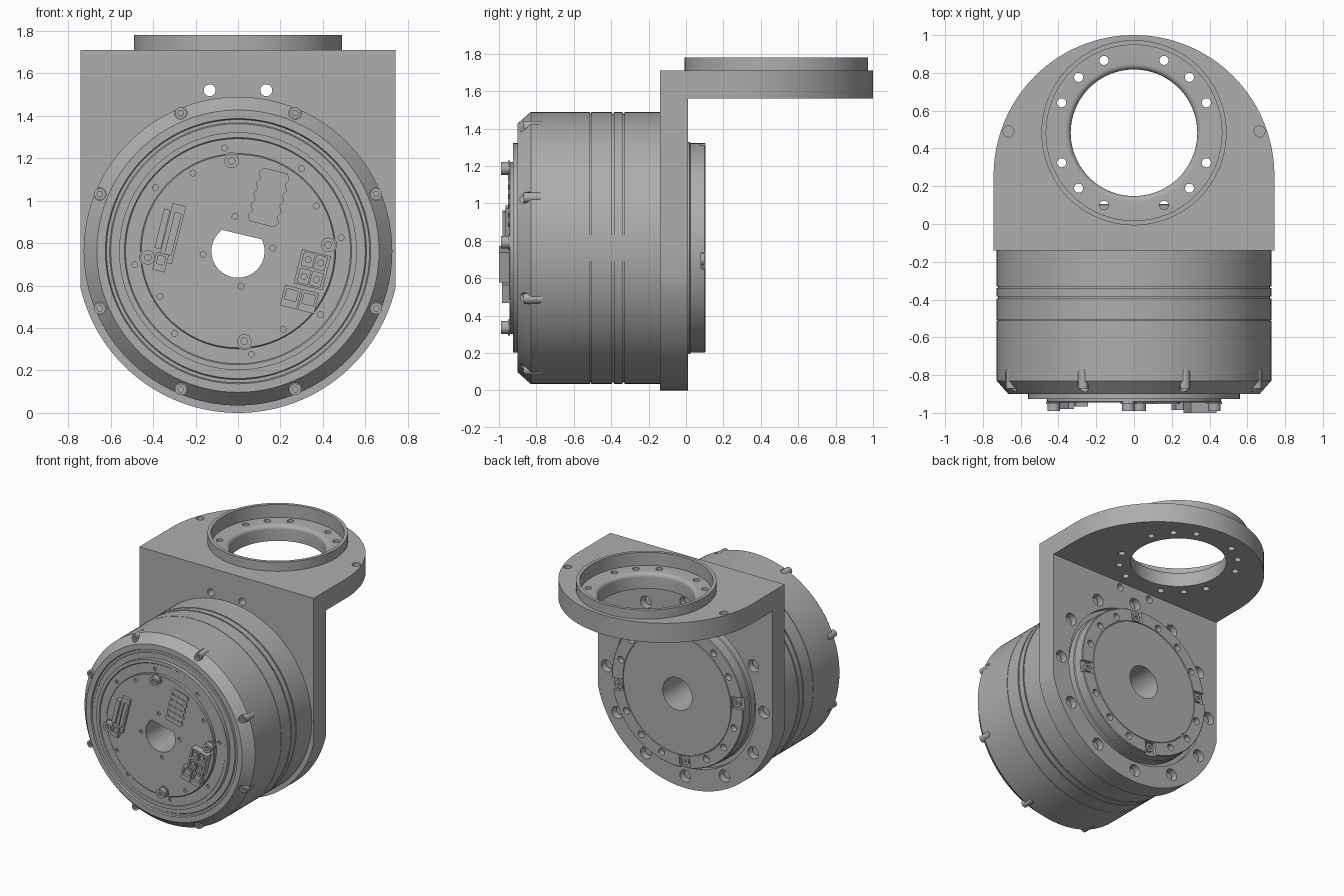
import bpy, bmesh
from math import sin, cos, radians, pi

if "Cube" in bpy.data.objects:
    bpy.data.objects.remove(bpy.data.objects["Cube"], do_unlink=True)

GREY = (0.42, 0.42, 0.42, 1)
grey = bpy.data.materials.new("machined grey")
grey.use_nodes = True
grey.diffuse_color = GREY
grey.node_tree.nodes["Principled BSDF"].inputs["Base Color"].default_value = GREY

AXIS_Z = 0.762      # height of the motor axis
RING_Y = 0.483      # centre of the upper ring
TILT = radians(-14)


def place(a, b, t, axis):
    return (a, t, b) if axis == "y" else (a, b, t)


def finish(name, bm):
    bmesh.ops.recalc_face_normals(bm, faces=bm.faces)
    mesh = bpy.data.meshes.new(name)
    bm.to_mesh(mesh)
    bm.free()
    mesh.materials.append(grey)
    ob = bpy.data.objects.new(name, mesh)
    bpy.context.collection.objects.link(ob)
    return ob


def solid(name, prisms, axis="y"):
    """Extrude each (outline, low, high) along the axis into one object."""
    bm = bmesh.new()
    for pts, lo, hi in prisms:
        ends = [[bm.verts.new(place(a, b, t, axis)) for a, b in pts] for t in (lo, hi)]
        for e in ends:
            bm.faces.new(e)
        n = len(pts)
        for i in range(n):
            j = (i + 1) % n
            bm.faces.new((ends[0][i], ends[0][j], ends[1][j], ends[1][i]))
    return finish(name, bm)


def lathe(name, profile, centre, axis="y", n=128):
    """Spin a closed (radius, height) profile."""
    bm = bmesh.new()
    rows = []
    for k in range(n):
        a = 2 * pi * k / n
        rows.append([bm.verts.new(place(r * cos(a), centre + r * sin(a), t, axis))
                     for r, t in profile])
    m = len(profile)
    for k in range(n):
        p, q = rows[k], rows[(k + 1) % n]
        for i in range(m):
            j = (i + 1) % m
            bm.faces.new((p[i], p[j], q[j], q[i]))
    return finish(name, bm)


def arc(r, start, end, n, a=0, b=0):
    return [(a + r * cos(radians(start + (end - start) * i / n)),
             b + r * sin(radians(start + (end - start) * i / n))) for i in range(n + 1)]


def circle(p, r, n=24):
    return arc(r, 0, 360, n, *p)[:-1]


def box(p, w, h, tilt=TILT):
    c, s = cos(tilt), sin(tilt)
    return [(p[0] + x * c - y * s, p[1] + x * s + y * c)
            for x, y in ((-w / 2, -h / 2), (w / 2, -h / 2), (w / 2, h / 2), (-w / 2, h / 2))]


def offset(p, u, v, tilt=TILT):
    return p[0] + u * cos(tilt) - v * sin(tilt), p[1] + u * sin(tilt) + v * cos(tilt)


def polar(r, start, count, centre=AXIS_Z):
    return [(r * cos(radians(start + 360 * k / count)),
             centre + r * sin(radians(start + 360 * k / count))) for k in range(count)]


def cut(target, prisms, axis="y"):
    cutter = solid("cutter", prisms, axis)
    cutter.hide_render = True
    mod = target.modifiers.new("cut", "BOOLEAN")
    mod.operation, mod.solver, mod.object = "DIFFERENCE", "EXACT", cutter
    bpy.context.view_layer.objects.active = target
    bpy.ops.object.modifier_apply(modifier=mod.name)
    bpy.data.objects.remove(cutter, do_unlink=True)


# Bracket: upright plate with rounded foot
foot = [p for p in arc(0.762, 180, 360, 96, 0, AXIS_Z) if abs(p[0]) < 0.743]
upright = solid("upright_plate",
                [([(-0.743, 1.71), (-0.743, AXIS_Z)] + foot + [(0.743, AXIS_Z), (0.743, 1.71)],
                  -0.14, 0.01)])
mounts = polar(0.67, 0, 12)
cut(upright, [(circle((0, AXIS_Z), 0.6, 96), -0.03, 0.1), ]
    + [(circle(p, 0.046), -0.06, 0.1) for p in mounts])
cut(upright, [(circle((0, AXIS_Z), 0.3, 48), -0.3, 0.1)]
    + [(circle((s * 0.133, 1.52), 0.028), -0.3, 0.1) for s in (-1, 1)])
solid("mount_screws", [(circle(p, 0.034), -0.065, -0.03) for p in mounts])

# Bracket: horizontal plate with rounded end
shelf = solid("shelf_plate",
              [([(-0.743, 0.0)] + [(0.743, 0.0)] + arc(0.743, 0, 180, 96, 0, 0.257), 1.56, 1.71)],
              "z")
cut(shelf, [(circle((0, RING_Y), 0.48, 128), 1.4, 1.9)]
    + [(circle((s * 0.665, 0.49), 0.029), 1.66, 1.9) for s in (-1, 1)], "z")

# Raised ring with stepped bore
bore = [(0.335 + 0.03 * (1 - cos(radians(a))), 1.65 + 0.03 * sin(radians(a)))
        for a in range(0, 91, 15)]
ring = lathe("bearing_ring",
             [(0.335, 1.56)] + bore + [(0.465, 1.68), (0.465, 1.78), (0.49, 1.78),
                                       (0.49, 1.7), (0.48, 1.7), (0.48, 1.56)], RING_Y, "z")
cut(ring, [(circle(p, 0.024), 1.4, 1.9)
           for i, p in enumerate(polar(0.415, 0, 16, RING_Y)) if i % 4], "z")

# Motor housing with chamfer, grooves and stepped front
grooves = []
for y in (-0.51, -0.39, -0.335):
    w = 0.002 if y < -0.5 else 0.005
    grooves += [(0.727, y - w), (0.719, y - w), (0.719, y + w), (0.727, y + w)]
housing = lathe("motor_housing",
                [(0.125, -0.92), (0.53, -0.92), (0.535, -0.926), (0.56, -0.926), (0.56, -0.895),
                 (0.6, -0.895), (0.605, -0.888), (0.62, -0.888), (0.625, -0.9), (0.665, -0.9),
                 (0.727, -0.83)] + grooves + [(0.727, -0.13), (0.125, -0.13)], AXIS_Z)
rim = polar(0.705, 22.5, 8)
cut(housing, [(circle(p, 0.03), -1, -0.78) for p in rim]
    + [(circle(p, 0.014, 12), -1, -0.905) for p in polar(0.49, 7.5, 8)])
rim_screws = solid("rim_screws", [(circle(p, 0.027), -0.87, -0.77) for p in rim])
cut(rim_screws, [(circle(p, 0.014, 6), -1, -0.85) for p in rim])

# Front cover with flat-sided bore
cover = lathe("front_cover", [(0.125, -0.945), (0.455, -0.945), (0.46, -0.94),
                              (0.46, -0.91), (0.125, -0.91)], AXIS_Z)
cut(cover, [(circle(p, 0.014, 12), -1, -0.93)
            for p in polar(0.425, 30, 4) + polar(0.165, 95, 4)])
solid("bore_flat", [(arc(0.126, 26, 127, 24, 0, AXIS_Z), -0.945, -0.92)])

# Cover bolts on washers
bolts = polar(0.426, 4, 4)
bolt_ob = solid("cover_bolts", [(circle(p, 0.034), -0.99, -0.95) for p in bolts]
                + [(circle(p, 0.042), -0.952, -0.94) for p in bolts])
cut(bolt_ob, [(circle(p, 0.017, 6), -1.1, -0.965) for p in bolts])

# Terminal block and small twin connector on the left side
block = (0.35, 0.675)
ports = [offset(block, u, v) for u in (-0.03, 0.03) for v in (-0.04, 0.04)]
terminal = solid("terminal_block", [(box(block, 0.14, 0.165), -1.0, -0.94)])
cut(terminal, [(box(p, 0.05, 0.066), -1.1, -0.985) for p in ports])
solid("terminal_pins", [(circle(p, 0.016, 16), -0.995, -0.98) for p in ports])
twin = (0.29, 0.535)
halves = [offset(twin, u, 0) for u in (-0.043, 0.043)]
sockets = solid("twin_connector", [(box(p, 0.08, 0.1), -0.985, -0.94) for p in halves])
cut(sockets, [(box(offset(p, 0, 0.01), 0.055, 0.05), -1.1, -0.965) for p in halves])

# Long slim connector on the right side
slim = (-0.31, 0.845)
long_ob = solid("slim_connector", [(box(slim, 0.065, 0.28), -0.965, -0.94),
                                   (box(offset(slim, -0.05, 0.01), 0.03, 0.19), -0.98, -0.94)])
cut(long_ob, [(box(offset(slim, 0.004, 0), 0.03, 0.2), -1.1, -0.952)])
plug = (-0.365, 0.71)
plug_ob = solid("small_plug", [(box(plug, 0.06, 0.085), -0.98, -0.94)])
cut(plug_ob, [(box(offset(plug, 0, 0.01), 0.035, 0.04), -1.1, -0.965)])

# Pin header patch with scalloped edge
patch = (0.145, 1.015)
edge = []
for side in (1, -1):
    for k in range(11):
        v = side * (-0.13 + 0.026 * k)
        edge.append(offset(patch, side * (0.075 if k % 2 else 0.06), v))
header = solid("pin_header", [(edge, -0.953, -0.94)])
cut(header, [(box(offset(patch, u, v), 0.026, 0.012), -1.1, -0.947)
             for u in (-0.042, 0, 0.042) for v in (-0.09, -0.045, 0, 0.045, 0.09)])

# Output flange on the back
flange = lathe("output_flange",
               [(0.125, -0.14), (0.125, 0.105), (0.455, 0.105), (0.457, 0.1), (0.463, 0.1),
                (0.465, 0.105), (0.555, 0.105), (0.56, 0.1), (0.56, 0.025), (0.567, 0.02),
                (0.567, -0.14)], AXIS_Z)
pockets = polar(0.505, -7, 4)
small = [p for i, p in enumerate(polar(0.5, -7, 16)) if i % 4]
cut(flange, [(box(p, 0.13, 0.09, radians(-7 + 90 * k)), 0.08, 0.3)
             for k, p in enumerate(polar(0.53, -7, 4))]
    + [(circle(p, 0.026), 0.06, 0.3) for p in small])
flange_bolts = solid("flange_bolts", [(circle(p, 0.032), 0.07, 0.1) for p in pockets])
cut(flange_bolts, [(circle(p, 0.015, 6), 0.085, 0.3) for p in pockets])

# Smooth the round walls, keep edges crisp
bpy.ops.object.select_all(action="DESELECT")
for ob in bpy.context.collection.objects:
    if ob.type == "MESH" and grey.name in ob.data.materials:
        ob.select_set(True)
        bpy.context.view_layer.objects.active = ob
bpy.ops.object.shade_smooth_by_angle(angle=radians(30))
